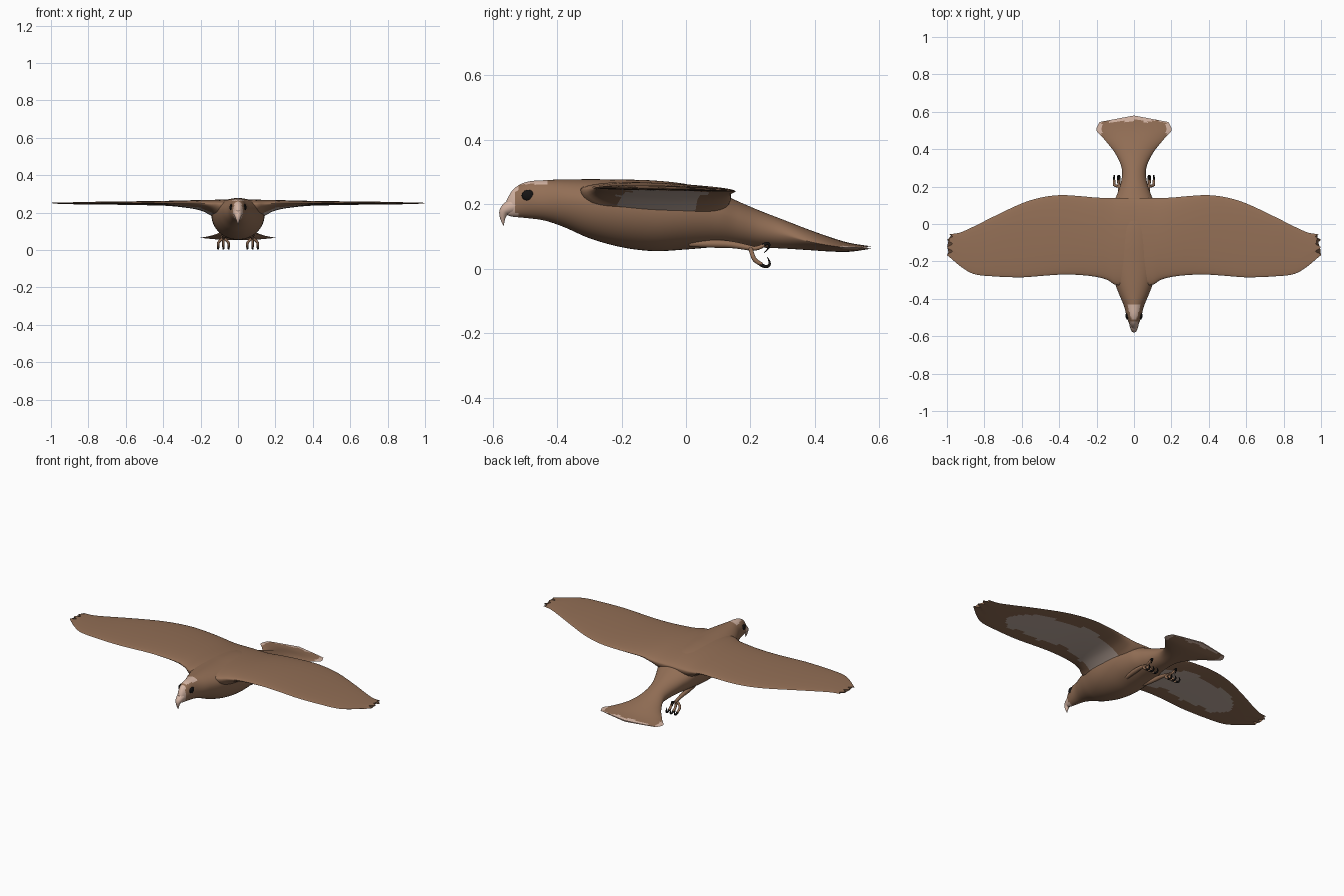
import bpy, bmesh, math

if "Cube" in bpy.data.objects:
    bpy.data.objects.remove(bpy.data.objects["Cube"])


def material(name, rgb):
    m = bpy.data.materials.new(name)
    m.diffuse_color = (*rgb, 1)
    m.use_nodes = True
    m.node_tree.nodes["Principled BSDF"].inputs["Base Color"].default_value = m.diffuse_color
    return m


BROWN = material("brown_feather", (0.29, 0.158, 0.092))
PALE = material("pale_feather", (0.66, 0.46, 0.37))
GREY = material("underwing_grey", (0.55, 0.43, 0.37))
BLACK = material("black", (0.008, 0.007, 0.007))


def sample(table, k):
    """Smooth interpolation of table rows, keyed on the first column."""
    n = len(table)
    k = min(max(k, table[0][0]), table[-1][0])
    i = next(i for i in range(n - 1) if k <= table[i + 1][0])

    def slope(q, c):
        a, b = table[max(q - 1, 0)], table[min(q + 1, n - 1)]
        return (b[c] - a[c]) / (b[0] - a[0])

    p, q = table[i], table[i + 1]
    h = q[0] - p[0]
    u = (k - p[0]) / h
    return [(2*u**3 - 3*u*u + 1) * p[c] + (u**3 - 2*u*u + u) * h * slope(i, c)
            + (3*u*u - 2*u**3) * q[c] + (u**3 - u*u) * h * slope(i + 1, c)
            for c in range(1, len(p))]


def smooth(obj, angle=45):
    bpy.ops.object.select_all(action='DESELECT')
    obj.select_set(True)
    bpy.context.view_layer.objects.active = obj
    bpy.ops.object.shade_smooth_by_angle(angle=math.radians(angle))


def loft(name, rings, mats, paint):
    """Skin closed rings, cap the ends, colour each face by a rule."""
    bm = bmesh.new()
    vs = [[bm.verts.new(p) for p in r] for r in rings]
    n = len(rings[0])
    for a, b in zip(vs, vs[1:]):
        for j in range(n):
            bm.faces.new((a[j], a[(j + 1) % n], b[(j + 1) % n], b[j]))
    bm.faces.new(vs[0])
    bm.faces.new(vs[-1])
    bmesh.ops.recalc_face_normals(bm, faces=bm.faces)
    for f in bm.faces:
        f.material_index = paint(f.calc_center_median(), f.normal)
    me = bpy.data.meshes.new(name)
    bm.to_mesh(me)
    bm.free()
    obj = bpy.data.objects.new(name, me)
    bpy.context.collection.objects.link(obj)
    for m in mats:
        me.materials.append(m)
    smooth(obj)
    return obj


def tube(name, pts, mat):
    """Tapered round tube; each point is x, y, z, radius."""
    cu = bpy.data.curves.new(name, 'CURVE')
    cu.dimensions = '3D'
    cu.bevel_depth = 1
    cu.bevel_resolution = 3
    cu.use_fill_caps = True
    s = cu.splines.new('NURBS')
    s.points.add(len(pts) - 1)
    for p, (x, y, z, r) in zip(s.points, pts):
        p.co = (x, y, z, 1)
        p.radius = r
    s.order_u = 3
    s.use_endpoint_u = True
    s.resolution_u = 6
    cu.materials.append(mat)
    obj = bpy.data.objects.new(name, cu)
    bpy.context.collection.objects.link(obj)
    bpy.ops.object.select_all(action='DESELECT')
    obj.select_set(True)
    bpy.context.view_layer.objects.active = obj
    bpy.ops.object.convert(target='MESH')
    smooth(bpy.context.object, 60)


# Body and fanned tail: y, half width, top, widest height, bottom, lens, sweep
BODY = [
    (-.56, .010, .205, .188, .168, 1, 0), (-.54, .022, .243, .2, .162, 1, 0),
    (-.50, .038, .268, .213, .158, 1, 0), (-.44, .053, .275, .21, .15, 1, 0),
    (-.38, .078, .277, .21, .13, 1, 0), (-.30, .108, .278, .205, .095, 1, 0),
    (-.20, .135, .277, .2, .067, 1, 0), (-.10, .142, .274, .19, .055, 1, 0),
    (0, .138, .263, .185, .06, 1, 0), (.1, .115, .238, .17, .068, 1, 0),
    (.16, .09, .21, .15, .069, 1, 0), (.23, .068, .18, .125, .066, 1, 0),
    (.30, .066, .153, .108, .063, 1.1, 0), (.38, .102, .122, .085, .058, 1.5, 0),
    (.46, .165, .094, .07, .053, 1.8, 0), (.51, .2, .08, .066, .053, 1.8, .01),
    (.58, .185, .069, .066, .063, 1.5, .035)]


def body_ring(y, n=48):
    w, top, mid, bot, e, sweep = sample(BODY, y)
    ring = []
    for j in range(n):
        a = 2 * math.pi * j / n
        c, s = math.cos(a), math.sin(a)
        h = (top - mid) if s > 0 else (bot - mid)
        ring.append((w * c, y - sweep * abs(c), mid + h * abs(s) ** e))
    return ring


def paint_body(c, n):
    crown = c.y < -.43 and c.z > .263 and abs(c.x) < .04
    face = c.y < -.532 or (c.y < -.515 and abs(c.x) < .02)
    wave = .006 * math.sin(c.x * 70)
    tail_tip = c.y > .549 + wave or (abs(c.x) > .172 and c.y > .48)
    return int(crown or face or tail_tip)


loft("body", [body_ring(-.56 + 1.14 * i / 114) for i in range(115)],
     [BROWN, PALE], paint_body)

# Hooked beak
tube("beak", [(0, -.52, .198, .028), (0, -.552, .192, .023),
              (0, -.573, .168, .012), (0, -.566, .134, .001)], PALE)

# Wings: x, leading y, trailing y, leading z, trailing z, upper and lower bulge
WING = [
    (0, -.33, .14, .245, .222, .036, .10), (.1, -.325, .14, .245, .222, .034, .085),
    (.14, -.3, .14, .247, .226, .03, .055), (.2, -.283, .141, .25, .234, .024, .03),
    (.3, -.272, .15, .25, .238, .02, .014), (.4, -.271, .154, .25, .24, .017, .006),
    (.5, -.278, .141, .25, .241, .015, .004), (.6, -.285, .11, .25, .243, .013, .004),
    (.75, -.28, .04, .25, .246, .01, .004), (.86, -.266, -.015, .25, .247, .007, .004),
    (.93, -.225, -.046, .251, .248, .005, .003), (.985, -.175, -.055, .252, .25, .003, .002)]


def wing_ring(x, side, n=48):
    lead, trail, zl, zt, up, low = sample(WING, x)
    ring = []
    for j in range(n):
        a = 2 * math.pi * j / n
        t, s = (1 - math.cos(a)) / 2, math.sin(a)
        # Ragged feather ends near the tip
        rag = max(0, x - .88) / .105 * .015 * math.sin(t * 19)
        ring.append((side * (x + rag), lead + (trail - lead) * t,
                     zl + (zt - zl) * t + s * (up if s > 0 else low)))
    return ring


def paint_wing(c, n):
    x = abs(c.x)
    lead, trail = sample(WING, x)[:2]
    t = (c.y - lead) / (trail - lead)
    wave = .03 * math.sin(x * 22)
    inside = .2 + wave < t < .77 + wave and .13 < x < .8 - .25 * abs(t - .5)
    return int(n.z < 0 and inside)


for side, label in ((1, "left"), (-1, "right")):
    loft(label + "_wing", [wing_ring(.985 * i / 80, side) for i in range(81)],
         [BROWN, GREY], paint_wing)

    # Eye
    bpy.ops.mesh.primitive_uv_sphere_add(segments=20, ring_count=12, radius=.02,
                                         location=(side * .037, -.49, .228))
    eye = bpy.context.object
    eye.name = label + "_eye"
    eye.scale = (.4, 1, .85)
    eye.data.materials.append(BLACK)
    smooth(eye)

    # Leg tucked back along the belly
    tube(label + "_leg", [(side * .06, .01, .078, .01), (side * .07, .08, .078, .014),
                          (side * .075, .15, .076, .011), (side * .078, .21, .062, .008)], BROWN)
    # Front toes with curled claws
    for i, x in enumerate((.05, .078, .106)):
        x *= side
        tube(f"{label}_toe_{i}", [(side * .078, .2, .064, .007), (x, .205, .045, .007),
                                  (x, .215, .022, .007), (x, .236, .014, .006)], BROWN)
        tube(f"{label}_claw_{i}", [(x, .23, .014, .006), (x, .25, .002, .005),
                                   (x, .264, .018, .004), (x, .252, .036, .001)], BLACK)
    # Hind toe and claw
    x = side * .085
    tube(label + "_hind_toe", [(side * .078, .2, .064, .007), (x, .222, .06, .007),
                               (x, .242, .074, .006)], BROWN)
    tube(label + "_hind_claw", [(x, .238, .072, .006), (x, .258, .085, .005),
                                (x, .258, .062, .003), (x, .242, .05, .001)], BLACK)
